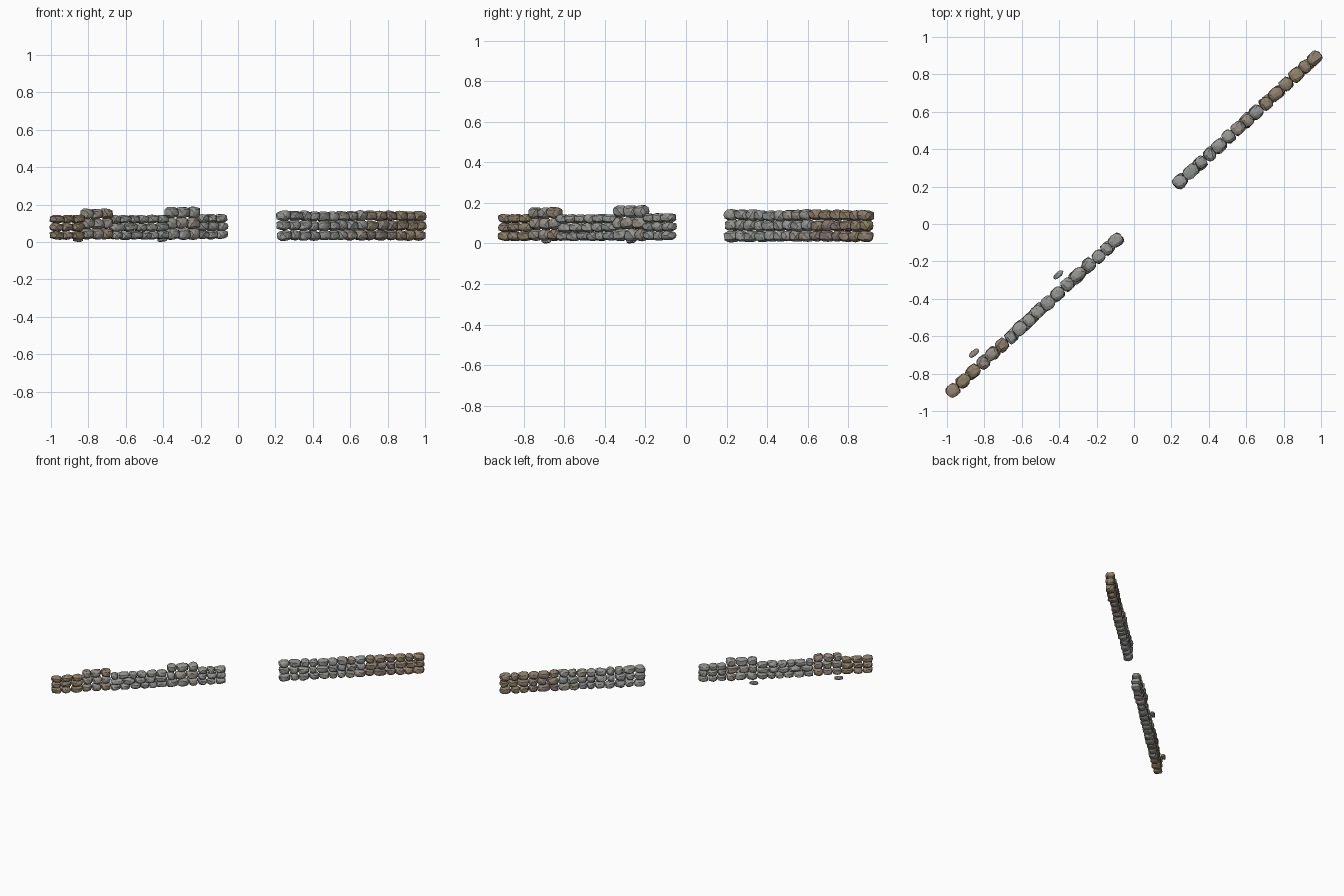
import bpy, bmesh, math, random
from mathutils import Vector, Matrix

if "Cube" in bpy.data.objects:
    bpy.data.objects.remove(bpy.data.objects["Cube"])

random.seed(7)

COLOURS = {
    "grey": (0.31, 0.31, 0.30, 1),
    "cool_grey": (0.28, 0.29, 0.28, 1),
    "warm_grey": (0.31, 0.28, 0.24, 1),
    "brown": (0.28, 0.22, 0.16, 1),
    "rose_brown": (0.25, 0.20, 0.18, 1),
    "tan": (0.28, 0.225, 0.14, 1),
}
MATS = {}
for n, c in COLOURS.items():
    MATS[n] = bpy.data.materials.new(n)
    MATS[n].diffuse_color = c
NAMES = list(COLOURS)


def add_stone(bm, centre, half, yaw, mat):
    """One chunky faceted stone: a squared-off icosphere with uneven corners."""
    verts = bmesh.ops.create_icosphere(bm, subdivisions=2, radius=1)["verts"]
    rot = Matrix.Rotation(yaw, 3, 'Z')
    tilt = random.uniform(-0.12, 0.12)
    p = 3.2
    for v in verts:
        d = v.co.normalized()
        k = sum(abs(a) ** p for a in d) ** (-1 / p)
        q = d * k * random.uniform(0.9, 1.06)
        q.z += tilt * q.x
        q = Vector((q.x * half[0], q.y * half[1], q.z * half[2]))
        v.co = rot @ q + Vector(centre)
    for f in {f for v in verts for f in v.link_faces}:
        f.material_index = NAMES.index(mat)


def finish(bm, name):
    me = bpy.data.meshes.new(name)
    bm.to_mesh(me)
    bm.free()
    for n in NAMES:
        me.materials.append(MATS[n])
    bpy.context.collection.objects.link(bpy.data.objects.new(name, me))


def build_wall(name, start, end, sections):
    """Dry-stone wall, three courses; sections = (x0, x1, bottom, top, colours)."""
    a, b = Vector(start), Vector(end)
    slope = (b.y - a.y) / (b.x - a.x)
    yaw = math.atan(slope)
    bm = bmesh.new()
    for x0, x1, bottom, top, cols in sections:
        h = (top - bottom) / 3
        for course in range(3):
            # uneven stone widths that fill the section exactly
            n = max(2, round((x1 - x0) / 0.053) - (course == 1 and x1 - x0 > 0.2))
            w = [random.uniform(0.75, 1.25) for _ in range(n)]
            s = (x1 - x0) / sum(w)
            x = x0
            for wi in w:
                wx = wi * s
                cx = x + wx / 2
                x += wx
                cz = bottom + h * (course + 0.5) + random.uniform(-0.002, 0.002)
                off = random.uniform(-0.003, 0.003)
                cy = a.y + (cx - a.x) * slope
                c = (cx - math.sin(yaw) * off, cy + math.cos(yaw) * off, cz)
                half = (wx / math.cos(yaw) / 2 * 1.02,
                        random.uniform(0.031, 0.037), h / 2 * 1.06)
                add_stone(bm, c, half, yaw + random.uniform(-0.08, 0.08),
                          random.choice(cols))
    finish(bm, name)


GREYS = ["grey", "cool_grey", "grey"]

# long wall with two raised stretches
build_wall("left_wall", (-0.995, -0.915), (-0.068, -0.06), [
    (-0.995, -0.83, 0.015, 0.143, ["tan", "brown"]),
    (-0.83, -0.68, 0.015, 0.177, ["brown", "warm_grey"]),
    (-0.68, -0.38, 0.014, 0.142, GREYS),
    (-0.38, -0.215, 0.012, 0.187, ["grey", "warm_grey"]),
    (-0.215, -0.068, 0.015, 0.148, GREYS),
])

# shorter, even-topped wall
build_wall("right_wall", (0.218, 0.202), (0.995, 0.912), [
    (0.218, 0.38, 0.010, 0.167, GREYS),
    (0.38, 0.53, 0.010, 0.162, GREYS),
    (0.53, 0.68, 0.010, 0.166, ["grey", "warm_grey"]),
    (0.68, 0.84, 0.010, 0.166, ["rose_brown", "brown"]),
    (0.84, 0.995, 0.008, 0.164, ["tan", "brown"]),
])

# small stones fallen on the ground behind the long wall
for i, (x, y, m) in enumerate([(-0.405, -0.272, "grey"), (-0.855, -0.69, "warm_grey")]):
    bm = bmesh.new()
    add_stone(bm, (x, y, 0.014), (0.032, 0.015, 0.0135), math.radians(40), m)
    finish(bm, f"fallen_stone_{i + 1}")

for m in bpy.data.materials:
    if m.users and not m.is_grease_pencil:
        m.use_nodes = True
        m.node_tree.nodes["Principled BSDF"].inputs["Base Color"].default_value = m.diffuse_color
